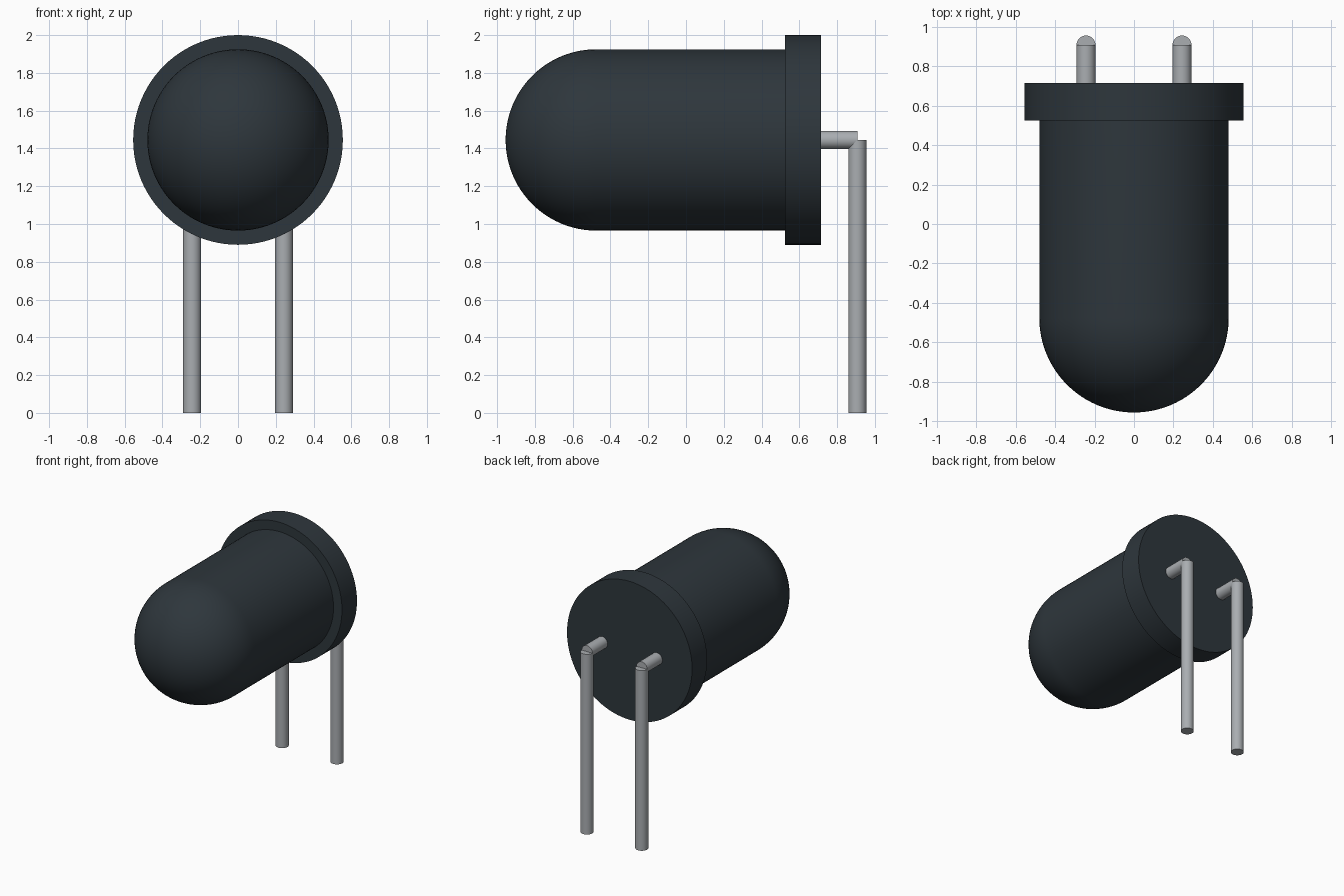
import bpy
import bmesh
import math
from mathutils import Matrix, Vector

cube = bpy.data.objects.get("Cube")
if cube:
    bpy.data.objects.remove(cube, do_unlink=True)

AXIS_Z = 1.445       # height of the lens axis
PIN_X, PIN_Y, PIN_R = 0.243, 0.907, 0.048


def material(name, rgb):
    mat = bpy.data.materials.new(name)
    mat.use_nodes = True
    mat.diffuse_color = (*rgb, 1)
    mat.node_tree.nodes["Principled BSDF"].inputs["Base Color"].default_value = (*rgb, 1)
    return mat


def finish(bm, name, mat):
    bmesh.ops.recalc_face_normals(bm, faces=bm.faces)
    mesh = bpy.data.meshes.new(name)
    bm.to_mesh(mesh)
    bm.free()
    mesh.materials.append(mat)
    obj = bpy.data.objects.new(name, mesh)
    bpy.context.collection.objects.link(obj)
    bpy.ops.object.select_all(action="DESELECT")
    obj.select_set(True)
    bpy.context.view_layer.objects.active = obj
    bpy.ops.object.shade_smooth_by_angle(angle=math.radians(35))
    return obj


def lathe(name, profile, mat, steps=96):
    """Spin (radius, y) points around the lens axis."""
    bm = bmesh.new()
    verts = [bm.verts.new((r, y, AXIS_Z)) for r, y in profile]
    edges = [bm.edges.new(pair) for pair in zip(verts, verts[1:])]
    bmesh.ops.spin(bm, geom=verts + edges, cent=(0, 0, AXIS_Z), axis=(0, 1, 0),
                   angle=math.tau, steps=steps)
    bmesh.ops.remove_doubles(bm, verts=bm.verts, dist=1e-5)
    return finish(bm, name, mat)


def rod(name, start, end, radius, mat):
    """Capped cylinder between two points."""
    start, end = Vector(start), Vector(end)
    span = end - start
    turn = span.to_track_quat("Z", "Y").to_matrix().to_4x4()
    bm = bmesh.new()
    bmesh.ops.create_cone(bm, cap_ends=True, segments=32, radius1=radius, radius2=radius,
                          depth=span.length,
                          matrix=Matrix.Translation((start + end) / 2) @ turn)
    return finish(bm, name, mat)


dark = material("dark slate plastic", (0.027, 0.037, 0.045))
metal = material("grey metal", (0.40, 0.42, 0.44))

# Lens: hemispherical dome running into a straight barrel
R, DOME_Y = 0.48, -0.475
dome = [(R * math.sin(a), DOME_Y - R * math.cos(a))
        for a in (math.pi / 2 * i / 24 for i in range(25))]
lathe("lens_body", dome + [(R, 0.6), (0, 0.6)], dark)

# Base flange
lathe("base_flange", [(0, 0.525), (0.555, 0.525), (0.555, 0.715), (0, 0.715)], dark)

# Bent leads: short horizontal stub and long vertical leg on each side
for side, x in (("left", PIN_X), ("right", -PIN_X)):
    rod(f"{side}_lead_stub", (x, 0.68, AXIS_Z), (x, PIN_Y, AXIS_Z), PIN_R, metal)
    rod(f"{side}_lead_leg", (x, PIN_Y, 0), (x, PIN_Y, AXIS_Z), PIN_R, metal)
